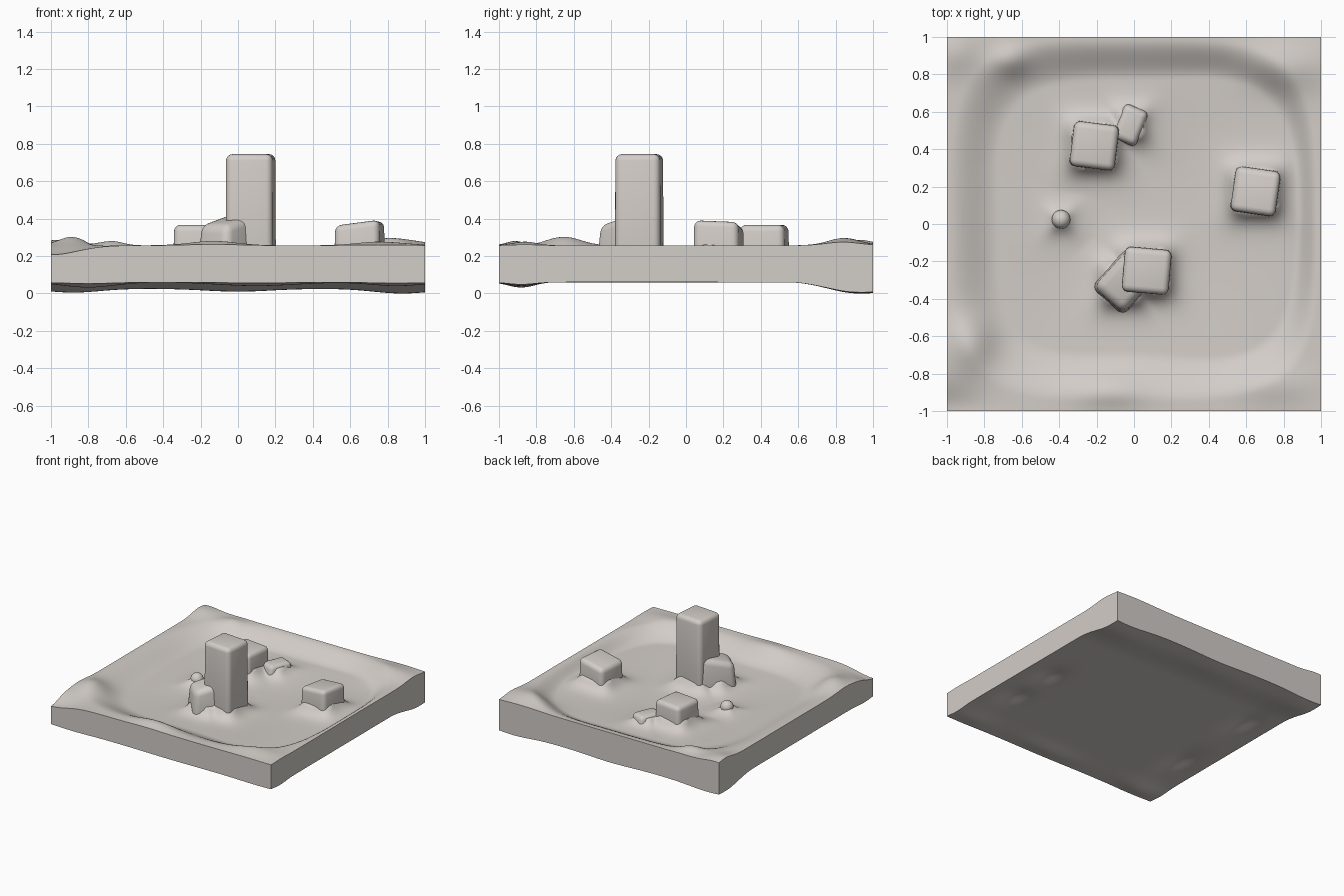
import bpy, bmesh, math
from mathutils import Matrix

if "Cube" in bpy.data.objects:
    bpy.data.objects.remove(bpy.data.objects["Cube"])

stone = bpy.data.materials.new("warm grey stone")
stone.diffuse_color = (0.65, 0.61, 0.575, 1)
stone.use_nodes = True
stone.node_tree.nodes["Principled BSDF"].inputs["Base Color"].default_value = stone.diffuse_color


def smooth(a, b, t):
    t = max(0.0, min(1.0, (t - a) / (b - a)))
    return t * t * (3 - 2 * t)


def bumps(x, y, items):
    return sum(h * math.exp(-((x - cx) / sx) ** 2 - ((y - cy) / sy) ** 2)
               for cx, cy, sx, sy, h in items)


# mounds and dips: x, y, spread x, spread y, height
TOP = [(-0.96, 0.92, 0.12, 0.12, 0.03), (0.80, 0.84, 0.22, 0.13, 0.04),
       (-0.66, 0.87, 0.1, 0.08, 0.03), (-0.87, -0.64, 0.12, 0.14, 0.05),
       (-0.13, -0.88, 0.19, 0.09, 0.032), (-1.0, -1.0, 0.2, 0.13, -0.05),
       (0.75, -0.86, 0.2, 0.1, 0.02)]
UNDER = [(0.88, 0.94, 0.22, 0.2, 0.025), (-0.88, 0.92, 0.2, 0.18, 0.02),
         (0.0, 0.93, 0.25, 0.15, 0.015), (-0.8, -0.88, 0.2, 0.1, 0.028),
         (0.1, -0.88, 0.3, 0.09, 0.02), (0.85, -0.88, 0.2, 0.1, 0.02),
         (0.8, -0.45, 0.1, 0.15, -0.03), (0.8, -0.05, 0.1, 0.15, -0.03),
         (-0.78, 0.35, 0.1, 0.2, -0.03), (-0.78, -0.4, 0.1, 0.2, -0.03)]
# block footprints that the ground flares up to: x, y, half size, rise
FEET = [(0.065, -0.25, 0.12, 0.1), (-0.215, 0.42, 0.12, 0.09),
        (0.65, 0.175, 0.12, 0.09), (-0.06, -0.32, 0.1, 0.09),
        (-0.02, 0.53, 0.07, 0.07), (-0.39, 0.02, 0.025, 0.07)]


def top_z(x, y):
    # sunken floor with a rim whose slope starts further in on some sides
    b = 0.99 if y > 0 else 0.95
    r = ((abs(x) / 0.985) ** 4 + (abs(y) / b) ** 4) ** 0.25
    wx, wy = x * x + 1e-4, y * y + 1e-4
    start = ((0.88 if x > 0 else 0.74) * wx + (0.78 if y > 0 else 0.72) * wy) / (wx + wy)
    z = 0.15 + 0.025 * smooth(0.2, 0.9, r) + 0.082 * smooth(start, 1.0, r)
    z += bumps(x, y, TOP)
    flare = 0
    for cx, cy, h, rise in FEET:
        d = max(0, (abs(x - cx) ** 4 + abs(y - cy) ** 4) ** 0.25 - h)
        flare = max(flare, rise * math.exp(-d / 0.045))
    return z + flare


def under_z(x, y):
    z = 0.06 - 0.035 * smooth(0.55, 0.9, y) - bumps(x, y, UNDER)
    return max(0.0, z)


def finish(ob, angle=40):
    ob.data.materials.append(stone)
    bpy.ops.object.select_all(action='DESELECT')
    ob.select_set(True)
    bpy.context.view_layer.objects.active = ob
    bpy.ops.object.shade_smooth_by_angle(angle=math.radians(angle))


def make(name, bm):
    bmesh.ops.recalc_face_normals(bm, faces=bm.faces)
    me = bpy.data.meshes.new(name)
    bm.to_mesh(me)
    bm.free()
    ob = bpy.data.objects.new(name, me)
    bpy.context.collection.objects.link(ob)
    return ob


# ground slab: sculpted top sheet, sculpted underside, straight side walls
N = 120
bm = bmesh.new()
sheets = []
for f in (top_z, under_z):
    sheets.append([[bm.verts.new((x, y, f(x, y)))
                    for x in (-1 + 2 * i / N for i in range(N + 1))]
                   for y in (-1 + 2 * j / N for j in range(N + 1))])
for s in sheets:
    for j in range(N):
        for i in range(N):
            bm.faces.new((s[j][i], s[j][i + 1], s[j + 1][i + 1], s[j + 1][i]))
t, u = sheets
for i in range(N):
    for j in (0, N):
        bm.faces.new((t[j][i], t[j][i + 1], u[j][i + 1], u[j][i]))
        bm.faces.new((t[i][j], t[i + 1][j], u[i + 1][j], u[i][j]))
finish(make("ground_slab", bm), 50)


# rounded stone block, with an optional tilted top and tapered head
def block(name, x, y, size, z0, z1, turn, tilt=(0, 0), taper=1.0, bevel=0.035):
    bm = bmesh.new()
    bmesh.ops.create_cube(bm, size=1)
    for v in bm.verts:
        up = v.co.z > 0
        k = taper if up else 1.0
        px, py = v.co.x * size[0] * k, v.co.y * size[1] * k
        v.co = (px, py, z1 + px * tilt[0] + py * tilt[1] if up else z0)
    bmesh.ops.bevel(bm, geom=bm.edges[:], offset=bevel, segments=4,
                    profile=0.5, affect='EDGES')
    bm.transform(Matrix.Translation((x, y, 0)) @ Matrix.Rotation(math.radians(turn), 4, 'Z'))
    finish(make(name, bm), 50)


block("tall_pillar", 0.068, -0.25, (0.255, 0.245), 0.1, 0.745, -5, taper=0.98)
block("back_block", -0.212, 0.418, (0.25, 0.25), 0.1, 0.367, -7, taper=0.96)
block("right_block", 0.65, 0.175, (0.25, 0.25), 0.1, 0.375, -8, (0.13, -0.04), 0.96)
block("low_rock", -0.02, 0.53, (0.16, 0.23), 0.1, 0.252, -22, taper=0.8, bevel=0.03)

# leaning lump: a turned rock rising toward the pillar
block("pillar_foot_rock", -0.045, -0.305, (0.31, 0.24), 0.1, 0.4, 48, (0.25, 0), 0.86, 0.045)

# small pebble knob
bm = bmesh.new()
bmesh.ops.create_uvsphere(bm, u_segments=20, v_segments=12, radius=0.05)
bm.transform(Matrix.Translation((-0.39, 0.025, 0.2)))
finish(make("pebble", bm), 60)
